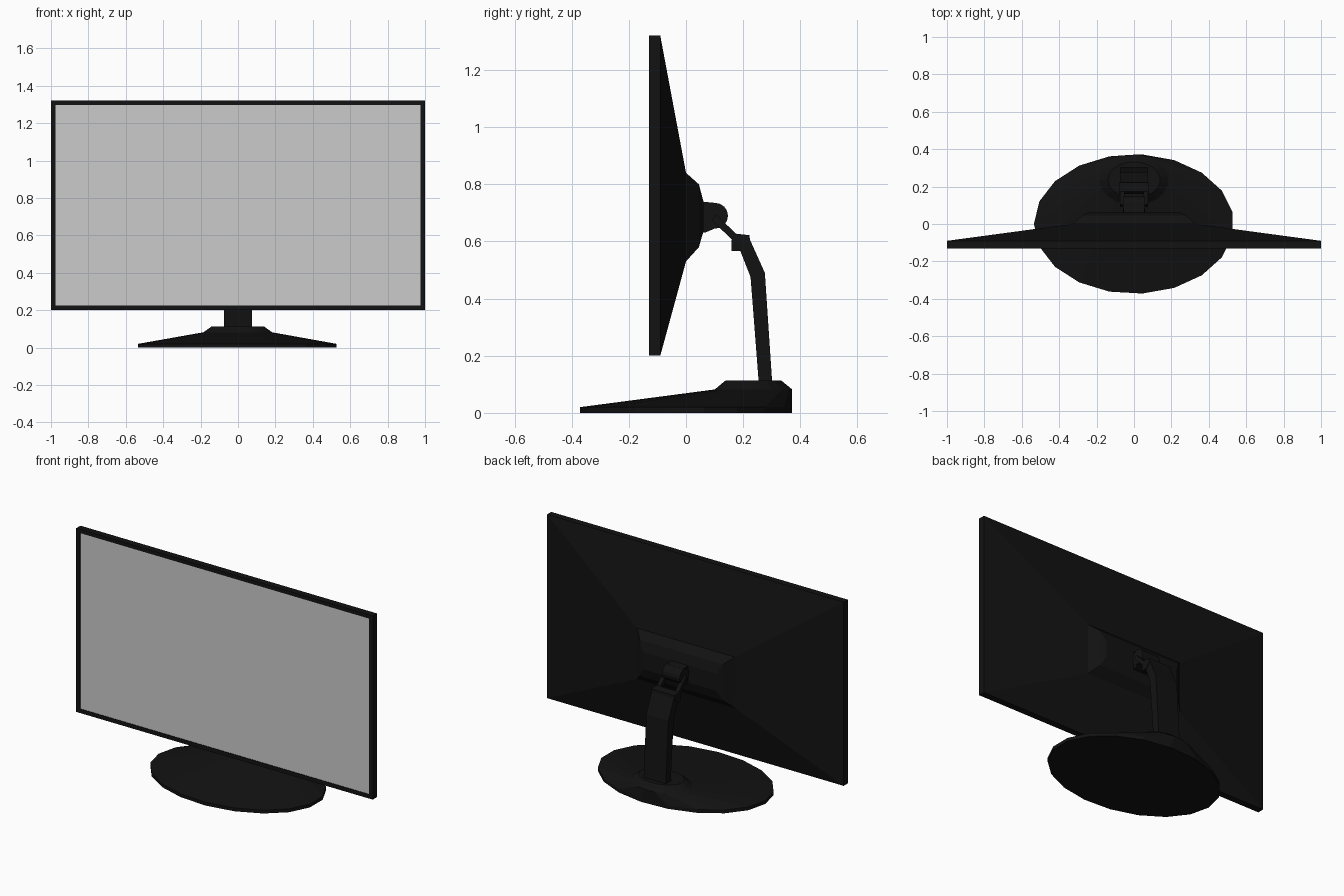
import bpy, bmesh, math
from mathutils import Vector

if "Cube" in bpy.data.objects:
    bpy.data.objects.remove(bpy.data.objects["Cube"])

black = bpy.data.materials.new("black_plastic")
black.diffuse_color = (0.006, 0.006, 0.006, 1)
black.use_nodes = True
black.node_tree.nodes["Principled BSDF"].inputs["Base Color"].default_value = black.diffuse_color


def finish(name, bm, mat=black):
    bmesh.ops.recalc_face_normals(bm, faces=bm.faces)
    me = bpy.data.meshes.new(name)
    bm.to_mesh(me)
    bm.free()
    ob = bpy.data.objects.new(name, me)
    bpy.context.collection.objects.link(ob)
    if mat:
        me.materials.append(mat)
    return ob


def loft(name, rings, cap_start=True):
    bm = bmesh.new()
    loops = [[bm.verts.new(p) for p in ring] for ring in rings]
    for a, b in zip(loops, loops[1:]):
        n = len(a)
        for i in range(n):
            bm.faces.new((a[i], a[(i + 1) % n], b[(i + 1) % n], b[i]))
    if cap_start:
        bm.faces.new(loops[0])
    bm.faces.new(loops[-1])
    return finish(name, bm)


def rect(y, hx, z0, z1):
    return [(-hx, y, z0), (hx, y, z0), (hx, y, z1), (-hx, y, z1)]


def ellipse(rx, ry, cy, z, n=19):
    angles = [math.pi + 2 * math.pi * i / n for i in range(n)]
    return [(rx * math.cos(a), cy + ry * math.sin(a), z) for a in angles]


def extrude_x(name, profile, x0, x1):
    return loft(name, [[(x, y, z) for y, z in profile] for x in (x0, x1)])


# panel housing: open bezel in front, stepped taper behind
loft("panel_housing", [
    rect(-0.127, 0.975, 0.225, 1.297),
    rect(-0.13, 0.975, 0.225, 1.297),
    rect(-0.13, 1.0, 0.2, 1.32),
    rect(-0.09, 1.0, 0.2, 1.32),
    rect(0.0, 0.33, 0.53, 0.84),
    rect(0.045, 0.28, 0.58, 0.80),
    rect(0.061, 0.25, 0.635, 0.74),
], cap_start=False)

# screen
bm = bmesh.new()
bm.faces.new([bm.verts.new(p) for p in rect(-0.127, 0.975, 0.225, 1.297)])
screen = finish("screen", bm, None)
if screen.data.polygons[0].normal.y > 0:
    screen.data.flip_normals()

# tilt mount and hinge barrel
extrude_x("tilt_mount", [(0.05, 0.632), (0.07, 0.632), (0.1, 0.645),
                         (0.1, 0.735), (0.07, 0.738), (0.05, 0.74)], -0.055, 0.055)
barrel = [(0.102 + 0.045 * math.cos(math.tau * i / 16),
           0.69 + 0.045 * math.sin(math.tau * i / 16)) for i in range(16)]
extrude_x("hinge_barrel", barrel, -0.06, 0.06)

# paired hinge struts
strut = [(0.09, 0.675), (0.105, 0.695), (0.19, 0.612), (0.175, 0.592)]
for side, x in (("left", -0.062), ("right", 0.062)):
    extrude_x("hinge_strut_" + side, strut, x - 0.012, x + 0.012)

# knuckle at the top of the arm
extrude_x("arm_knuckle", [(0.16, 0.567), (0.2, 0.567), (0.224, 0.605), (0.222, 0.622),
                          (0.175, 0.627), (0.16, 0.605)], -0.078, 0.078)

# bent arm
extrude_x("stand_arm", [(0.165, 0.567), (0.19, 0.567), (0.226, 0.475), (0.255, 0.1),
                        (0.302, 0.1), (0.276, 0.49), (0.222, 0.61), (0.18, 0.61)],
          -0.075, 0.075)

# base: oval foot rising to an off-centre hub
loft("stand_base", [
    ellipse(0.535, 0.373, 0.0, 0.0),
    ellipse(0.535, 0.373, 0.0, 0.02),
    ellipse(0.185, 0.136, 0.236, 0.082),
    ellipse(0.14, 0.097, 0.236, 0.114),
])
